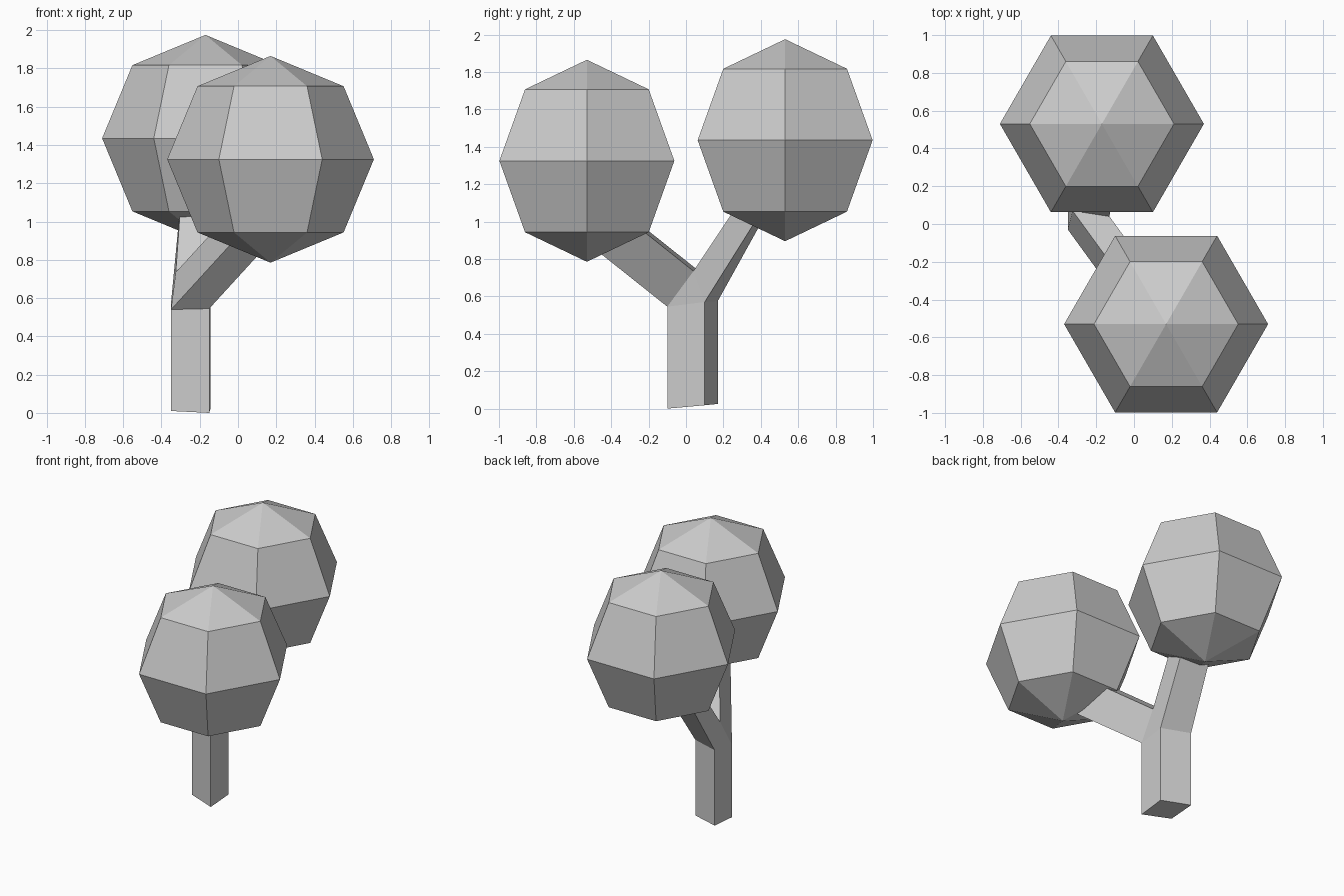
import bpy, bmesh, math
from mathutils import Matrix, Vector

cube = bpy.data.objects.get("Cube")
if cube:
    bpy.data.objects.remove(cube, do_unlink=True)

GREY = (0.6, 0.6, 0.6, 1)
grey = bpy.data.materials.new("plain_grey")
grey.use_nodes = True
grey.diffuse_color = GREY
grey.node_tree.nodes["Principled BSDF"].inputs["Base Color"].default_value = GREY


def finish(bm, name):
    bmesh.ops.recalc_face_normals(bm, faces=bm.faces)
    mesh = bpy.data.meshes.new(name)
    bm.to_mesh(mesh)
    bm.free()
    mesh.materials.append(grey)
    bpy.context.collection.objects.link(bpy.data.objects.new(name, mesh))


# Faceted leaf crowns, with corners on the x axis
def crown(name, centre):
    bm = bmesh.new()
    place = Matrix.Translation(centre) @ Matrix.Rotation(math.pi / 2, 4, "Z")
    bmesh.ops.create_uvsphere(bm, u_segments=6, v_segments=4, radius=0.54, matrix=place)
    finish(bm, name)


crown("front_crown", (0.17, -0.53, 1.325))
crown("back_crown", (-0.17, 0.53, 1.435))

# Forked trunk: square stem, two branches meeting at a crotch edge
bm = bmesh.new()


def ring(*points):
    return [bm.verts.new(p) for p in points]


def tube(lower, upper):
    for i in range(4):
        j = (i + 1) % 4
        bm.faces.new((lower[i], lower[j], upper[j], upper[i]))


# Ring order: front left of picture, front right, back right, back left
base = ring((-0.35, -0.03, 0.01), (-0.15, -0.10, 0), (-0.145, 0.10, 0.018), (-0.35, 0.17, 0.025))
fork = ring((-0.35, -0.03, 0.54), (-0.15, -0.10, 0.545), (-0.145, 0.10, 0.57), (-0.35, 0.17, 0.575))
crotch = ring((-0.325, 0.07, 0.735), (-0.13, 0.04, 0.735))
bm.faces.new(base)
tube(base, fork)
bm.faces.new((fork[1], fork[2], crotch[1]))
bm.faces.new((fork[3], fork[0], crotch[0]))

# Front branch runs straight into the front crown
front_start = [fork[0], fork[1], crotch[1], crotch[0]]
reach = Vector((0.32, -0.44, 0.35))
front_end = ring(*[v.co + reach for v in front_start])
tube(front_start, front_end)
bm.faces.new(front_end)

# Back branch narrows towards the back crown
back_start = [crotch[0], crotch[1], fork[2], fork[3]]
back_end = ring((-0.295, 0.35, 1.155), (-0.08, 0.32, 1.155), (-0.09, 0.42, 1.08), (-0.30, 0.45, 1.08))
tube(back_start, back_end)
bm.faces.new(back_end)
finish(bm, "forked_trunk")
